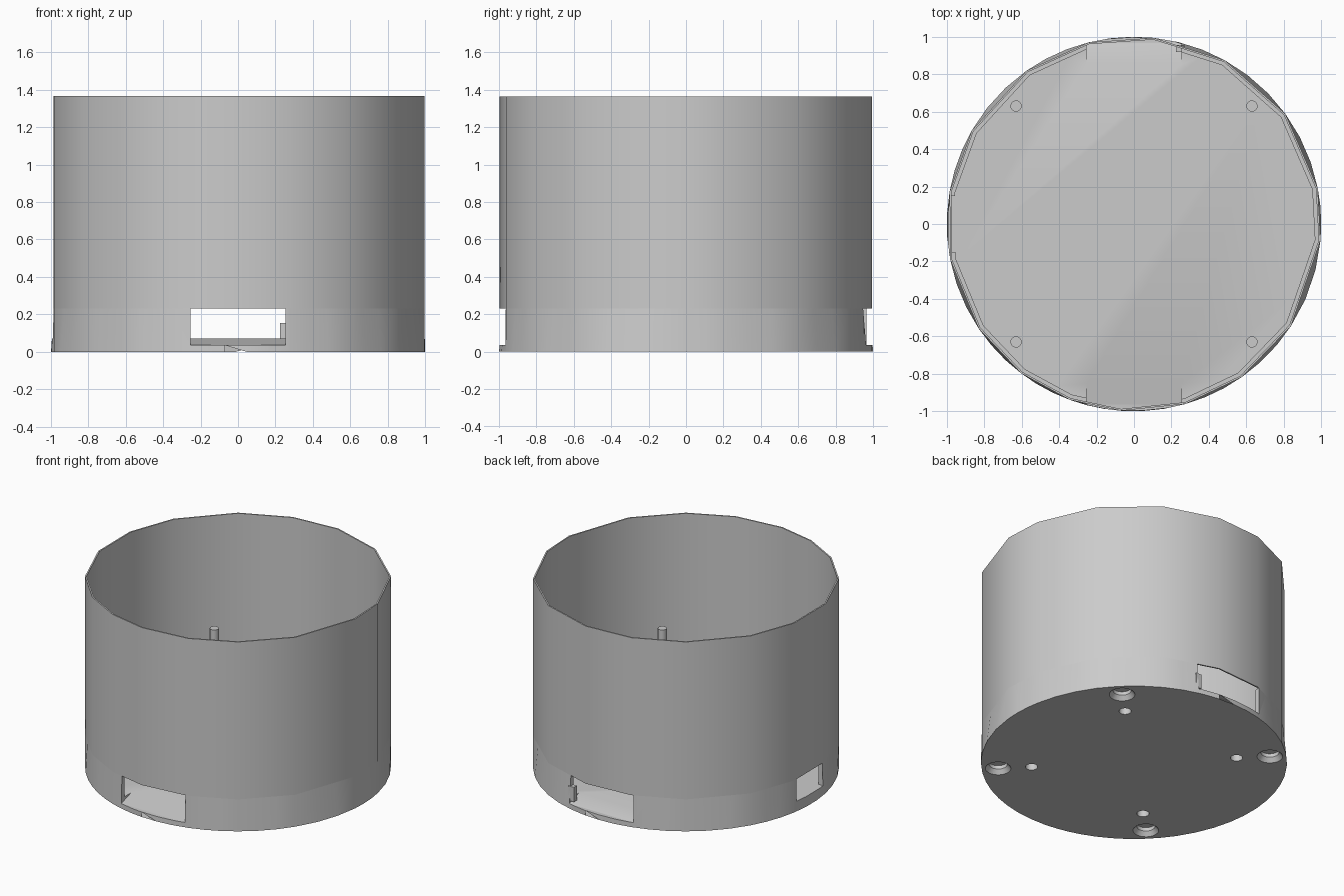
import bpy
import bmesh
from math import radians, cos, sin
from mathutils import Vector

if "Cube" in bpy.data.objects:
    bpy.data.objects.remove(bpy.data.objects["Cube"], do_unlink=True)

# One plain grey for everything
grey = bpy.data.materials.new("plain grey")
grey.use_nodes = True
colour = (0.6, 0.6, 0.6, 1)
grey.diffuse_color = colour
grey.node_tree.nodes["Principled BSDF"].inputs["Base Color"].default_value = colour

RIM, STEP, FLOOR, SILL = 1.365, 0.23, 0.07, 0.035
ANGLES = [11, 36, 61, 84, 104, 125, 150, 170, 191, 214, 233, 250, 266, 286, 305, 327, 355]


def finish(bm, name):
    bmesh.ops.recalc_face_normals(bm, faces=bm.faces)
    mesh = bpy.data.meshes.new(name)
    bm.to_mesh(mesh)
    bm.free()
    mesh.materials.append(grey)
    obj = bpy.data.objects.new(name, mesh)
    bpy.context.collection.objects.link(obj)
    return obj


def smooth(obj):
    obj.data.shade_smooth()
    obj.data.set_sharp_from_angle(angle=radians(32))


def loft(name, rings, closed=False):
    """Skin a list of point rings; closed joins last to first, else ends are capped."""
    bm = bmesh.new()
    loops = [[bm.verts.new(p) for p in ring] for ring in rings]
    pairs = list(zip(loops, loops[1:]))
    if closed:
        pairs.append((loops[-1], loops[0]))
    else:
        bm.faces.new(loops[0])
        bm.faces.new(loops[-1])
    for a, b in pairs:
        for i in range(len(a)):
            j = (i + 1) % len(a)
            bm.faces.new((a[i], a[j], b[j], b[i]))
    return finish(bm, name)


def circle(x, y, r, z, n=24):
    return [(x + r * cos(radians(360 * i / n)), y + r * sin(radians(360 * i / n)), z)
            for i in range(n)]


def facet_ring(r, z, cuts=1, rounding=0.0):
    """Ring on the faceted outline, with its chords optionally rounded out."""
    corners = [Vector((cos(radians(a)), sin(radians(a)), 0)) for a in ANGLES]
    points = []
    for i, a in enumerate(corners):
        b = corners[(i + 1) % len(corners)]
        for k in range(cuts):
            p = a.lerp(b, k / cuts)
            p = p.lerp(p.normalized(), rounding) * r
            points.append((p.x, p.y, z))
    return points


def cut(target, cutter):
    cutter.hide_render = True
    cutter.hide_viewport = True
    mod = target.modifiers.new(cutter.name, "BOOLEAN")
    mod.operation = "DIFFERENCE"
    mod.solver = "EXACT"
    mod.object = cutter


# Thin faceted upper wall
upper = loft("upper_wall", [facet_ring(1.0, STEP), facet_ring(1.0, RIM),
                            facet_ring(0.99, RIM), facet_ring(0.99, STEP)], closed=True)
smooth(upper)

# Base cup: round at the bottom, faceted where it meets the upper wall
base = loft("base_cup", [facet_ring(1.0, 0, 3, 1), facet_ring(1.0, STEP, 3),
                         facet_ring(0.97, STEP, 3), facet_ring(0.97, FLOOR, 3)])

# Front and back windows with sloping sills
for side, name in ((-1, "front"), (1, "back")):
    profile = [(1.1, SILL), (0.965, SILL), (0.85, FLOOR + 0.001), (0.85, 0.3), (1.1, 0.3)]
    cut(base, loft(name + "_window_cutter",
                   [[(x, side * y, z) for y, z in profile] for x in (-0.255, 0.255)]))

# Smaller window on the right side
outline = [(-0.15, FLOOR), (0.15, FLOOR), (0.15, 0.3), (-0.15, 0.3)]
cut(base, loft("side_window_cutter",
               [[(x, y, z) for y, z in outline] for x in (-1.1, -0.9)]))

# Countersunk foot recesses, small screw holes and upright pins
for sx in (-1, 1):
    for sy in (-1, 1):
        tag = ("left" if sx > 0 else "right") + ("_back" if sy > 0 else "_front")
        x, y = 0.63 * sx, 0.63 * sy
        cut(base, loft("recess_cutter_" + tag,
                       [circle(x, y, 0.092, -0.01), circle(x, y, 0.06, 0.03),
                        circle(x, y, 0.06, 0.055)]))
        hx, hy = 0.475 * sx, 0.475 * sy
        cut(base, loft("hole_cutter_" + tag,
                       [circle(hx, hy, 0.04, -0.01), circle(hx, hy, 0.04, 0.05)]))
        smooth(loft("pin_" + tag, [circle(x, y, 0.03, 0.06), circle(x, y, 0.03, 0.59)]))

# Small stop block beside the back window
loft("window_stop", [[(x, y, z) for x, y in ((0.225, 0.92), (0.27, 0.92), (0.27, 0.955),
                                             (0.225, 0.955))] for z in (0.05, 0.155)])

# Apply the cuts, then shade the finished base
bpy.context.view_layer.update()
evaluated = base.evaluated_get(bpy.context.evaluated_depsgraph_get())
base.data = bpy.data.meshes.new_from_object(evaluated)
base.modifiers.clear()
smooth(base)
for obj in [o for o in bpy.data.objects if "_cutter" in o.name]:
    bpy.data.objects.remove(obj, do_unlink=True)
